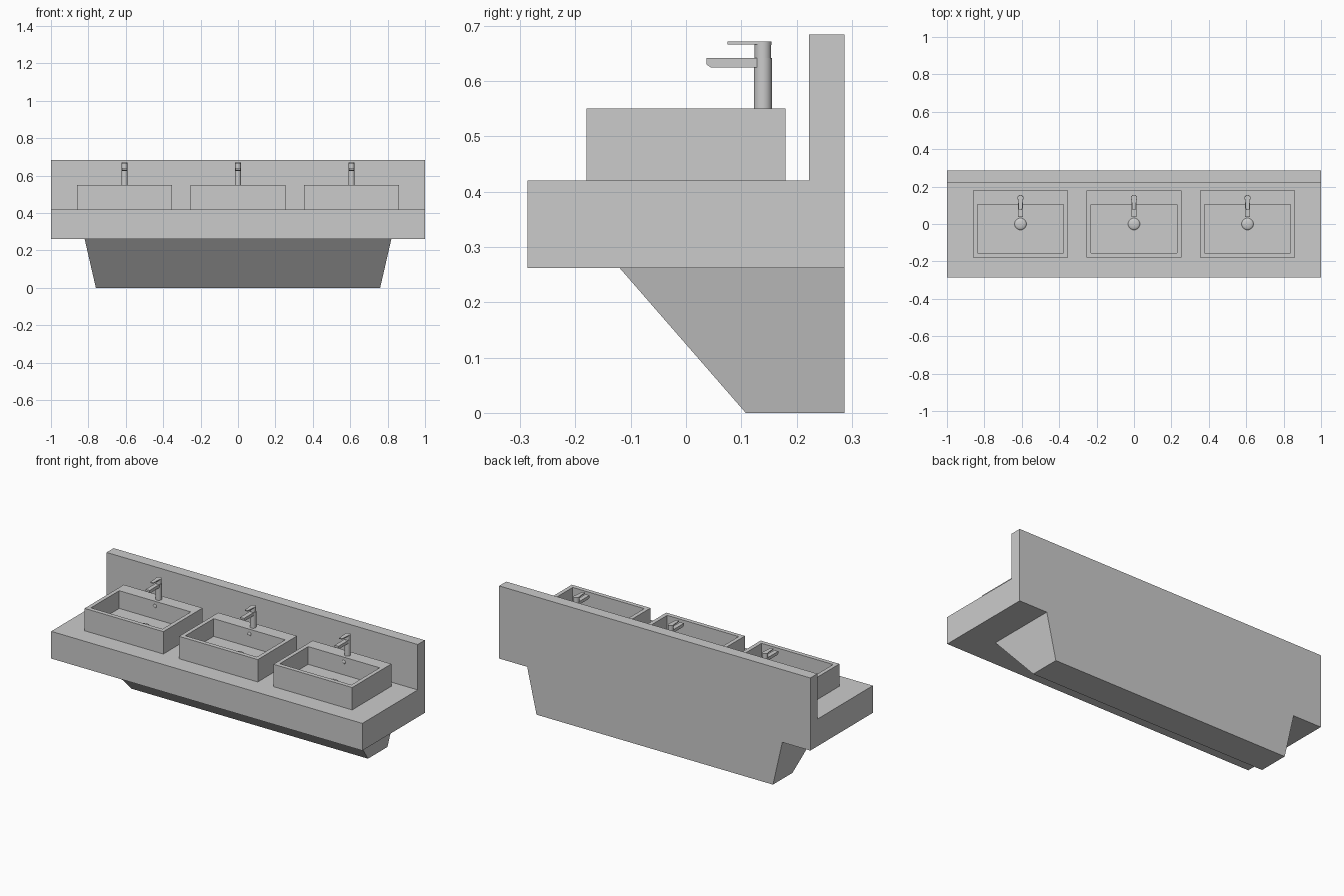
import bpy, bmesh
from mathutils import Vector

cube = bpy.data.objects.get("Cube")
if cube:
    bpy.data.objects.remove(cube, do_unlink=True)

grey = bpy.data.materials.new("plain_grey")
grey.use_nodes = True
colour = (0.6, 0.6, 0.6, 1)
grey.diffuse_color = colour
grey.node_tree.nodes["Principled BSDF"].inputs["Base Color"].default_value = colour


def finish(name, bm, smooth=False):
    bmesh.ops.recalc_face_normals(bm, faces=bm.faces)
    mesh = bpy.data.meshes.new(name)
    bm.to_mesh(mesh)
    bm.free()
    mesh.materials.append(grey)
    obj = bpy.data.objects.new(name, mesh)
    bpy.context.collection.objects.link(obj)
    if smooth:
        bpy.ops.object.select_all(action="DESELECT")
        obj.select_set(True)
        bpy.context.view_layer.objects.active = obj
        bpy.ops.object.shade_smooth_by_angle(angle=0.6)
    return obj


def prism(name, profile, offset):
    """Extrude a closed outline of 3D points along an offset."""
    bm = bmesh.new()
    face = bm.faces.new([bm.verts.new(p) for p in profile])
    ext = bmesh.ops.extrude_face_region(bm, geom=[face])
    verts = [g for g in ext["geom"] if isinstance(g, bmesh.types.BMVert)]
    bmesh.ops.translate(bm, vec=Vector(offset), verts=verts)
    return finish(name, bm)


def side_prism(name, x, half, yz):
    return prism(name, [(x - half, y, z) for y, z in yz], (2 * half, 0, 0))


def post(name, x, y, z0, z1, radius):
    bm = bmesh.new()
    bmesh.ops.create_cone(bm, cap_ends=True, segments=24, radius1=radius,
                          radius2=radius, depth=z1 - z0)
    bmesh.ops.translate(bm, vec=(x, y, (z0 + z1) / 2), verts=bm.verts)
    return finish(name, bm, True)


def dome(name, location, scale):
    bm = bmesh.new()
    bmesh.ops.create_uvsphere(bm, u_segments=20, v_segments=10, radius=1)
    bmesh.ops.scale(bm, vec=scale, verts=bm.verts)
    bmesh.ops.translate(bm, vec=location, verts=bm.verts)
    return finish(name, bm, True)


# Counter and backsplash share one L-shaped profile
BACK, DECK, UNDER = 0.287, 0.42, 0.262
side_prism("counter_and_backsplash", 0, 1,
           [(-BACK, UNDER), (BACK, UNDER), (BACK, 0.684),
            (0.222, 0.684), (0.222, DECK), (-BACK, DECK)])

# Tapered base with a sloping front
bm = bmesh.new()
rings = []
for z, x, front in ((0, 0.76, 0.108), (UNDER, 0.82, -0.12)):
    rings.append([bm.verts.new((px, py, z)) for px, py in
                  ((-x, front), (x, front), (x, BACK), (-x, BACK))])
low, high = rings
bm.faces.new(low)
bm.faces.new(high)
for i in range(4):
    j = (i + 1) % 4
    bm.faces.new((low[i], low[j], high[j], high[i]))
finish("tapered_base", bm)


def basin(label, x):
    """Box basin: rim, straight inner walls and a recessed floor."""
    rim, floor = 0.55, 0.447

    def ring(hx, front, back, z):
        return [bm.verts.new(p) for p in ((x - hx, front, z), (x + hx, front, z),
                                          (x + hx, back, z), (x - hx, back, z))]
    bm = bmesh.new()
    loops = [ring(0.253, -0.18, 0.18, DECK), ring(0.253, -0.18, 0.18, rim),
             ring(0.23, -0.155, 0.105, rim), ring(0.23, -0.155, 0.105, floor)]
    for a, b in zip(loops, loops[1:]):
        for i in range(4):
            j = (i + 1) % 4
            bm.faces.new((a[i], a[j], b[j], b[i]))
    bm.faces.new(loops[0])
    bm.faces.new(loops[-1])
    finish(label + "_basin", bm)
    dome(label + "_drain_cap", (x, 0, floor), (0.032, 0.032, 0.01))
    dome(label + "_overflow_cap", (x, 0.105, 0.522), (0.011, 0.005, 0.011))


def faucet(label, x):
    post(label + "_faucet_body", x, 0.139, 0.55, 0.642, 0.0165)
    post(label + "_faucet_neck", x, 0.139, 0.642, 0.665, 0.015)
    side_prism(label + "_faucet_spout", x, 0.0125,
               [(0.139, 0.624), (0.046, 0.624), (0.037, 0.63),
                (0.037, 0.642), (0.139, 0.642)])
    post(label + "_lever_cap", x, 0.139, 0.665, 0.671, 0.0155)
    prism(label + "_lever",
          [(x - 0.009, 0.075, 0.666), (x + 0.009, 0.075, 0.666),
           (x + 0.014, 0.139, 0.666), (x - 0.014, 0.139, 0.666)],
          (0, 0, 0.005))


for label, x in (("right", -0.607), ("middle", 0), ("left", 0.607)):
    basin(label, x)
    faucet(label, x)
